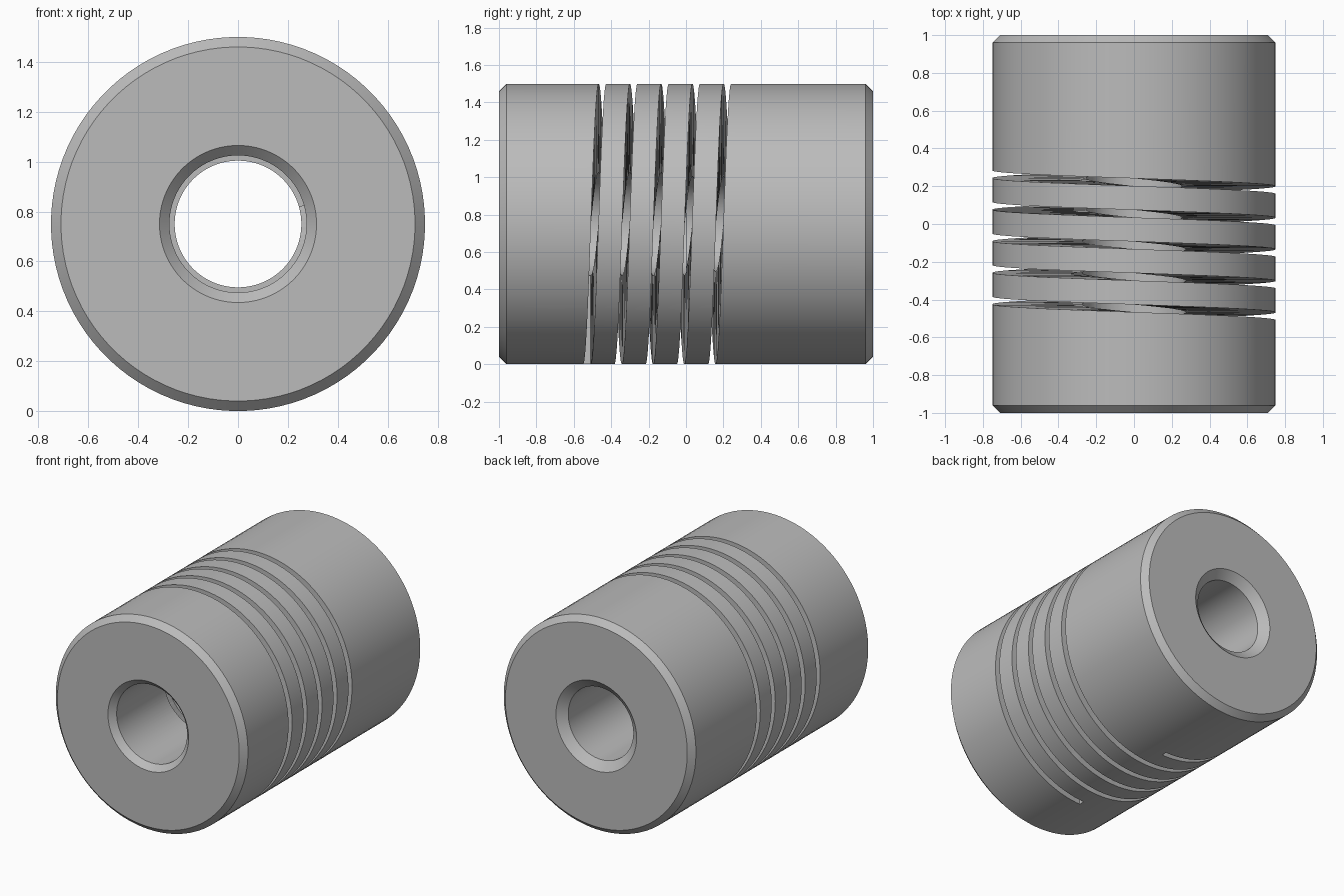
import bpy, bmesh, math

cube = bpy.data.objects.get("Cube")
if cube:
    bpy.data.objects.remove(cube, do_unlink=True)

AXIS_Z = 0.75
SEGMENTS = 96
TURNS, PITCH, SLOT_START, SLOT_WIDTH = 5, 0.167, -0.53, 0.04


def ring_point(r, y, angle):
    """Point around the long axis, starting from the underside."""
    return (r * math.sin(angle), y, AXIS_Z - r * math.cos(angle))


def make_object(name, bm):
    bmesh.ops.recalc_face_normals(bm, faces=bm.faces)
    mesh = bpy.data.meshes.new(name)
    bm.to_mesh(mesh)
    bm.free()
    obj = bpy.data.objects.new(name, mesh)
    bpy.context.collection.objects.link(obj)
    return obj


def bridge(bm, loop_a, loop_b):
    n = len(loop_a)
    for i in range(n):
        j = (i + 1) % n
        bm.faces.new((loop_a[i], loop_a[j], loop_b[j], loop_b[i]))


# Coupling body: chamfered cylinder with a stepped bore, as (radius, y)
profile = [(0.71, -1), (0.75, -0.96), (0.75, 0.96), (0.71, 1),
           (0.315, 1), (0.254, 0.95), (0.254, 0), (0.275, 0),
           (0.275, -0.96), (0.315, -1)]
bm = bmesh.new()
sections = []
for i in range(SEGMENTS):
    a = 2 * math.pi * (i + 0.5) / SEGMENTS
    sections.append([bm.verts.new(ring_point(r, y, a)) for r, y in profile])
for i in range(SEGMENTS):
    bridge(bm, sections[i], sections[(i + 1) % SEGMENTS])
body = make_object("coupling_body", bm)

# Helical slot cutter, reaching through into the bore
bm = bmesh.new()
sections = []
for i in range(TURNS * SEGMENTS + 1):
    turn = i / SEGMENTS
    y = SLOT_START + PITCH * turn
    lo, hi = y - SLOT_WIDTH / 2, y + SLOT_WIDTH / 2
    corners = [(0.2, lo), (0.8, lo), (0.8, hi), (0.2, hi)]
    sections.append([bm.verts.new(ring_point(r, h, 2 * math.pi * turn))
                     for r, h in corners])
for a, b in zip(sections, sections[1:]):
    bridge(bm, a, b)
bm.faces.new(sections[0])
bm.faces.new(sections[-1])
bmesh.ops.triangulate(bm, faces=bm.faces)
cutter = make_object("slot_cutter", bm)
cutter.hide_render = True

# Cut the slot
mod = body.modifiers.new("helical_slot", "BOOLEAN")
mod.operation = "DIFFERENCE"
mod.solver = "EXACT"
mod.object = cutter
bpy.ops.object.select_all(action="DESELECT")
bpy.context.view_layer.objects.active = body
body.select_set(True)
bpy.ops.object.modifier_apply(modifier=mod.name)
bpy.data.objects.remove(cutter, do_unlink=True)

# Plain grey metal
grey = bpy.data.materials.new("grey_metal")
grey.use_nodes = True
colour = (0.5, 0.5, 0.5, 1)
grey.diffuse_color = colour
grey.node_tree.nodes["Principled BSDF"].inputs["Base Color"].default_value = colour
body.data.materials.clear()
body.data.materials.append(grey)
bpy.ops.object.shade_smooth_by_angle(angle=math.radians(30))
